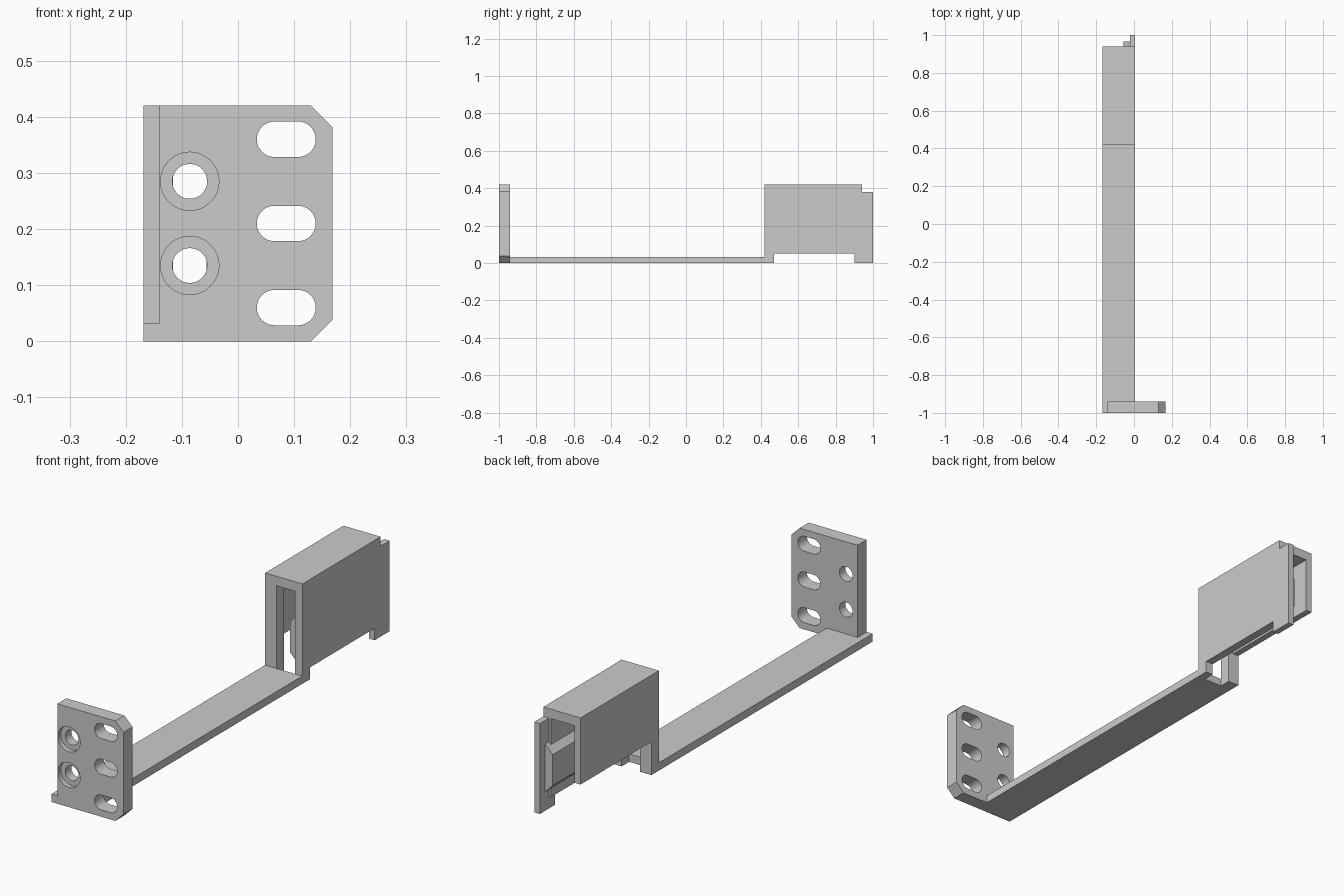
import bpy, bmesh, math
from mathutils import Vector

old = bpy.data.objects.get("Cube")
if old:
    bpy.data.objects.remove(old, do_unlink=True)

grey = bpy.data.materials.new("plain grey")
grey.use_nodes = True
colour = (0.6, 0.6, 0.6, 1)
grey.diffuse_color = colour
grey.node_tree.nodes["Principled BSDF"].inputs["Base Color"].default_value = colour


def prism(name, outline, y0, y1):
    """Extrude an x-z outline from y0 to y1."""
    bm = bmesh.new()
    face = bm.faces.new([bm.verts.new((x, y0, z)) for x, z in outline])
    ext = bmesh.ops.extrude_face_region(bm, geom=[face])
    verts = [v for v in ext["geom"] if isinstance(v, bmesh.types.BMVert)]
    bmesh.ops.translate(bm, verts=verts, vec=Vector((0, y1 - y0, 0)))
    bmesh.ops.recalc_face_normals(bm, faces=bm.faces)
    mesh = bpy.data.meshes.new(name)
    bm.to_mesh(mesh)
    bm.free()
    mesh.materials.append(grey)
    ob = bpy.data.objects.new(name, mesh)
    bpy.context.collection.objects.link(ob)
    return ob


def box(name, x0, x1, y0, y1, z0, z1):
    return prism(name, [(x0, z0), (x1, z0), (x1, z1), (x0, z1)], y0, y1)


def slot(cx, cz, half, r, y0, y1, n=24):
    """Round-ended cutter; half = 0 gives a cylinder."""
    pts = []
    for side in (1, -1):
        for i in range(n + (1 if half else 0)):
            a = math.pi * (i / n - 0.5) + (0 if side > 0 else math.pi)
            pts.append((cx + side * half + r * math.cos(a), cz + r * math.sin(a)))
    return prism("cutter", pts, y0, y1)


def cut(ob, cutters):
    bpy.context.view_layer.objects.active = ob
    for c in cutters:
        c.hide_render = True
        mod = ob.modifiers.new("cut", "BOOLEAN")
        mod.operation, mod.solver, mod.object = "DIFFERENCE", "EXACT", c
        bpy.ops.object.modifier_apply(modifier=mod.name)
        bpy.data.objects.remove(c, do_unlink=True)


def smooth(ob):
    bpy.ops.object.select_all(action="DESELECT")
    ob.select_set(True)
    bpy.context.view_layer.objects.active = ob
    bpy.ops.object.shade_smooth_by_angle(angle=math.radians(30))


L, R = -0.168, 0.005     # sides of the arm and housing
TOP = 0.42

# Front mounting plate with clipped corners, slots and counterbored holes
plate = prism("mounting_plate", [(-0.14, 0), (0.13, 0), (0.168, 0.038),
                                 (0.168, TOP - 0.038), (0.13, TOP), (-0.14, TOP)], -1, -0.94)
cutters = [slot(0.086, z, 0.021, 0.0315, -1.1, -0.9) for z in (0.06, 0.21, 0.36)]
for z in (0.135, 0.285):
    cutters.append(slot(-0.086, z, 0, 0.052, -1.1, -0.98))
    cutters.append(slot(-0.086, z, 0, 0.031, -1.1, -0.9))
cut(plate, cutters)
smooth(plate)

# Long flat arm, with a narrow lip beside the plate
box("arm", L, R, -0.94, 0.42, 0, 0.033)
box("arm_lip", L, -0.14, -1, -0.94, 0, 0.033)

# Hollow housing, open at front, back and below
housing = box("housing", L, R, 0.42, 0.94, 0, TOP)
cut(housing, [
    box("cutter", -0.116, -0.03, 0.3, 1.2, -0.1, 0.38),
    box("cutter", -0.14, -0.03, 0.47, 1.2, -0.1, 0.38),
    box("cutter", -0.08, 0.1, 0.47, 1.2, -0.1, 0.05),
    box("cutter", -0.3, -0.08, 0.47, 1.2, -0.1, 0.14),
])

# Rear tongue and its foot
box("rear_tongue", -0.021, R, 0.94, 1, 0, 0.38)
box("tongue_foot", -0.021, R, 0.9, 0.94, 0, 0.05)

# Tapered guide rail on the inner wall
prism("guide_rail", [(-0.021, 0.08), (-0.056, 0.115), (-0.056, 0.245), (-0.021, 0.28)], 0.425, 0.965)
